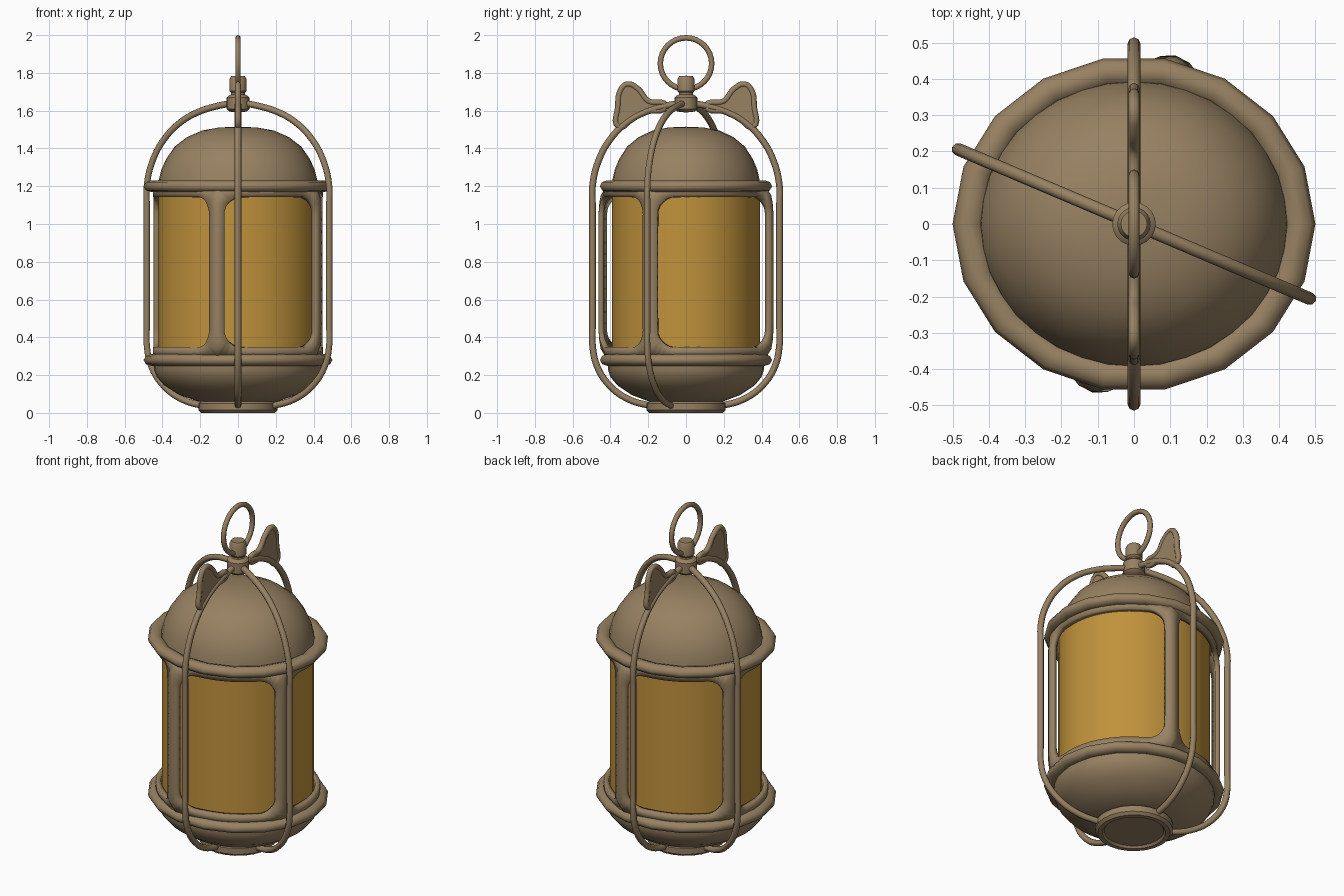
import bpy, bmesh, math
from math import sin, cos, pi, radians

if "Cube" in bpy.data.objects:
    bpy.data.objects.remove(bpy.data.objects["Cube"])


def material(name, rgb):
    m = bpy.data.materials.new(name)
    m.diffuse_color = (*rgb, 1)
    m.use_nodes = True
    m.node_tree.nodes["Principled BSDF"].inputs["Base Color"].default_value = m.diffuse_color
    return m


BRONZE = material("bronze", (0.31, 0.22, 0.122))
AMBER = material("amber_glass", (0.53, 0.29, 0.045))


def finish(ob, mat, angle=50):
    ob.data.materials.clear()
    ob.data.materials.append(mat)
    bpy.ops.object.select_all(action='DESELECT')
    ob.select_set(True)
    bpy.context.view_layer.objects.active = ob
    if ob.type == 'CURVE':
        bpy.ops.object.convert(target='MESH')
    bpy.ops.object.shade_smooth_by_angle(angle=radians(angle))
    return ob


def mesh_object(name, bm, mat, angle=50):
    bmesh.ops.remove_doubles(bm, verts=bm.verts, dist=0.0005)
    bmesh.ops.recalc_face_normals(bm, faces=bm.faces)
    me = bpy.data.meshes.new(name)
    bm.to_mesh(me)
    bm.free()
    ob = bpy.data.objects.new(name, me)
    bpy.context.collection.objects.link(ob)
    return finish(ob, mat, angle)


def lathe(name, profile, mat, sides=36, ysc=0.93, closed=False, angle=50):
    """Spin an (r, z) profile around z, squashed a little in y."""
    bm = bmesh.new()
    rows = [[bm.verts.new((r * cos(2 * pi * i / sides), ysc * r * sin(2 * pi * i / sides), z))
             for i in range(sides)] if r > 0 else [bm.verts.new((0, 0, z))] * sides
            for r, z in profile]
    pairs = list(zip(rows, rows[1:])) + ([(rows[-1], rows[0])] if closed else [])
    for a, b in pairs:
        for i in range(sides):
            j = (i + 1) % sides
            quad = list(dict.fromkeys((a[i], a[j], b[j], b[i])))
            bm.faces.new(quad)
    return mesh_object(name, bm, mat, angle)


def tube(name, pts, radius, mat, cyclic=False, fill=False):
    """Smooth wire through 3D points, or a thin filled plate in the yz plane."""
    cu = bpy.data.curves.new(name, 'CURVE')
    cu.dimensions = '2D' if fill else '3D'
    cu.resolution_u = 5
    if fill:
        cu.fill_mode = 'BOTH'
        cu.extrude = radius
    else:
        cu.bevel_depth = radius
        cu.bevel_resolution = 2
        cu.use_fill_caps = True
    sp = cu.splines.new('BEZIER')
    sp.bezier_points.add(len(pts) - 1)
    for bp, p in zip(sp.bezier_points, pts):
        bp.co = (p[1], p[2], 0) if fill else p
        bp.handle_left_type = bp.handle_right_type = 'AUTO'
    sp.use_cyclic_u = cyclic
    ob = bpy.data.objects.new(name, cu)
    bpy.context.collection.objects.link(ob)
    if fill:
        ob.rotation_euler = (pi / 2, 0, pi / 2)
    return finish(ob, mat)


# Body: glass, dome, bowl, foot
lathe("glass", [(0.0, 0.27), (0.42, 0.27), (0.42, 1.2), (0.0, 1.2)], AMBER)
lathe("dome", [(0.0, 1.19), (0.425, 1.19), (0.42, 1.23), (0.405, 1.29), (0.38, 1.345), (0.335, 1.41),
               (0.27, 1.46), (0.19, 1.495), (0.1, 1.511), (0.0, 1.515)], BRONZE)
lathe("bowl", [(0.0, 0.29), (0.445, 0.29), (0.445, 0.23), (0.43, 0.19), (0.39, 0.145),
               (0.31, 0.095), (0.21, 0.06), (0.0, 0.05)], BRONZE)
lathe("foot", [(0.0, 0.06), (0.19, 0.065), (0.21, 0.05), (0.21, 0.015), (0.195, 0.0),
               (0.17, 0.0), (0.16, 0.012), (0.0, 0.012)], BRONZE, 24, 1.0, angle=35)

# Rolled rims above and below the glass
for name, z in (("upper_rim", 1.2), ("lower_rim", 0.28)):
    lathe(name, [(0.458 + 0.042 * cos(k * pi / 4), z + 0.031 * sin(k * pi / 4)) for k in range(8)],
          BRONZE, 18, 0.925, closed=True, angle=60)

# Window frame: four bowed posts joined by narrow bands, rounded openings
POSTS = [radians(a) for a in (-104, -24, 76, 156, 256)]


def frame_point(a, z):
    base = 0.437 / math.hypot(cos(a), sin(a) / 0.94)
    d = min(abs(math.remainder(a - p, 2 * pi)) for p in POSTS)
    lift = math.sqrt(max(0, 1 - (abs(z - 0.745) / 0.45) ** 8))
    r = base + (0.464 - base) * math.exp(-(d / 0.2) ** 2) * lift
    return (r * cos(a), r * sin(a), z)


bm = bmesh.new()
for a0, a1 in zip(POSTS, POSTS[1:]):
    mid, half = (a0 + a1) / 2, (a1 - a0) / 2
    rz, ra, ma, mz = 0.09, 0.19, 0.085, 0.05
    ca, cz = half - ma - ra, 0.397 - rz
    corners = [(ca, cz), (-ca, cz), (-ca, -cz), (ca, -cz)]
    samples = []
    for k, (x, z) in enumerate(corners):
        samples += [(x, z, (k + i / 8) * pi / 2) for i in range(9)]
        nx, nz = corners[(k + 1) % 4]
        samples += [(x + (nx - x) * i / 10, z + (nz - z) * i / 10, (k + 1) * pi / 2) for i in range(1, 10)]
    inner, outer = [], []
    for x, z, t in samples:
        c, s = cos(t), sin(t)
        m = max(abs(c), abs(s))
        inner.append(bm.verts.new(frame_point(mid + x + ra * c, 0.745 + z + rz * s)))
        outer.append(bm.verts.new(frame_point(mid + x + (ra + ma) * c / m, 0.745 + z + (rz + mz) * s / m)))
    n = len(samples)
    for i in range(n):
        j = (i + 1) % n
        bm.faces.new((inner[i], outer[i], outer[j], inner[j]))
frame = mesh_object("window_frame", bm, BRONZE)
sol = frame.modifiers.new("thickness", 'SOLIDIFY')
sol.thickness = 0.028
sol.offset = 0

# Outer cage: two wire hoops, four ribs
RIB = [(0.03, 1.64), (0.11, 1.625), (0.21, 1.595), (0.31, 1.54), (0.4, 1.45), (0.465, 1.33), (0.495, 1.2),
       (0.495, 1.1), (0.495, 0.46), (0.495, 0.36), (0.47, 0.245), (0.4, 0.14), (0.3, 0.07), (0.18, 0.035)]
for i, (deg, s) in enumerate(((-90, 1), (90, 1), (-23, 1.06), (157, 1.06))):
    a = radians(deg)
    tube(f"cage_rib_{i + 1}", [(s * r * cos(a), s * r * sin(a), z) for r, z in RIB], 0.0175, BRONZE)

# Pointed ears on the cage: wire outline with a thin plate inside
EAR = [(0.355, 1.515), (0.36, 1.62), (0.345, 1.71), (0.31, 1.74), (0.255, 1.715), (0.2, 1.65),
       (0.11, 1.625), (0.21, 1.595), (0.29, 1.555)]
for side, s in (("front", -1), ("back", 1)):
    pts = [(0, s * y, z) for y, z in EAR]
    tube(f"{side}_ear_rim", pts, 0.0155, BRONZE, cyclic=True)
    tube(f"{side}_ear_plate", pts, 0.009, BRONZE, cyclic=True, fill=True)

# Top fitting and hanging ring
lathe("top_fitting", [(0.0, 1.59), (0.045, 1.595), (0.06, 1.61), (0.06, 1.67), (0.05, 1.68), (0.037, 1.685),
                      (0.037, 1.695), (0.046, 1.705), (0.046, 1.765), (0.036, 1.783), (0.0, 1.785)],
      BRONZE, 20, 1.0, angle=40)
bpy.ops.mesh.primitive_torus_add(major_radius=0.136, minor_radius=0.0145, major_segments=32,
                                 minor_segments=8, location=(0, 0, 1.8495), rotation=(0, pi / 2, 0))
ring = bpy.context.object
ring.name = "hanging_ring"
finish(ring, BRONZE, 60)
